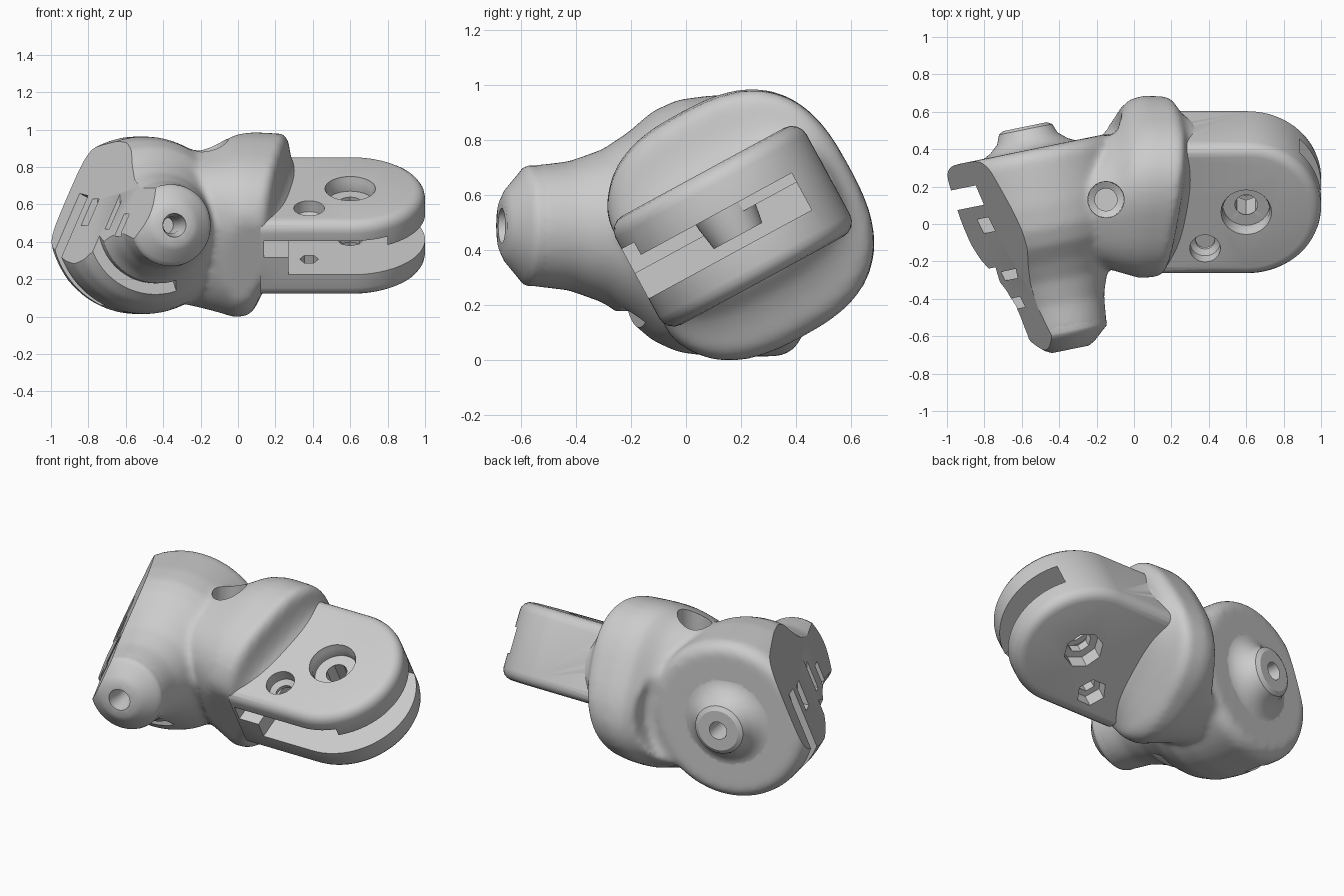
import bpy, bmesh, math
from mathutils import Matrix, Vector

if "Cube" in bpy.data.objects:
    bpy.data.objects.remove(bpy.data.objects["Cube"])

# Local frames: tilted fork (x, u, v) and the cross hinge (left, up, along pin)
FORK = Matrix.Translation((0, .175, .49)) @ Matrix.Rotation(math.radians(28.5), 4, 'X')
a = Vector((-.2, .98, 0)).normalized()
e = Vector((-a.y, a.x, 0))
HINGE = Matrix(((e.x, 0, a.x, -.34), (e.y, 0, a.y, -.67), (0, 1, 0, .5), (0, 0, 0, 1)))


def rings_object(name, rings, mat=Matrix(), closed=False):
    """Skin a list of equal-length rings; cap the ends or close the loop."""
    bm = bmesh.new()
    rows = [[bm.verts.new(mat @ Vector(p)) for p in r] for r in rings]
    n, m = len(rows[0]), len(rows)
    for i in range(m if closed else m - 1):
        r, s = rows[i], rows[(i + 1) % m]
        for k in range(n):
            bm.faces.new((r[k], r[(k + 1) % n], s[(k + 1) % n], s[k]))
    if not closed:
        bm.faces.new(rows[0])
        bm.faces.new(rows[-1])
    bmesh.ops.recalc_face_normals(bm, faces=bm.faces)
    me = bpy.data.meshes.new(name)
    bm.to_mesh(me)
    bm.free()
    ob = bpy.data.objects.new(name, me)
    bpy.context.collection.objects.link(ob)
    return ob


def circle(r, h, n=48, c=(0, 0)):
    return [(c[0] + r * math.cos(2 * math.pi * k / n),
             c[1] + r * math.sin(2 * math.pi * k / n), h) for k in range(n)]


def lathe(name, prof, mat, n=48, c=(0, 0)):
    return rings_object(name, [circle(r, h, n, c) for h, r in prof], mat)


def box(x, y, z, mat):
    return rings_object("cutter", [[(x[0], y[0], h), (x[1], y[0], h),
                                    (x[1], y[1], h), (x[0], y[1], h)] for h in z], mat)


def arc(r0, r1, t0, t1, a0, a1):
    """Part of a ring around the cross hinge."""
    rs = []
    for k in range(25):
        w = math.radians(a0 + (a1 - a0) * k / 24)
        rs.append([(r * math.cos(w), r * math.sin(w), t)
                   for r, t in ((r0, t0), (r1, t0), (r1, t1), (r0, t1))])
    return rings_object("cutter", rs, HINGE)


def apply(ob, kind, **kw):
    m = ob.modifiers.new(kind, kind)
    for k, v in kw.items():
        setattr(m, k, v)
    bpy.ops.object.select_all(action='DESELECT')
    bpy.context.view_layer.objects.active = ob
    ob.select_set(True)
    bpy.ops.object.modifier_apply(modifier=m.name)


def combine(ob, other, op='DIFFERENCE'):
    other.hide_render = True
    apply(ob, 'BOOLEAN', object=other, operation=op, solver='EXACT')
    bpy.data.objects.remove(other)


# Collar body: superellipse sections lofted along x, leaning towards the fork
def section(x, u0, u1, v, n=2.7):
    pts = []
    lean = min(1, max(0, (x + .08) / .22))
    for k in range(64):
        w = 2 * math.pi * k / 64
        c, s = math.cos(w), math.sin(w)
        uu = (u0 + u1) / 2 + (u1 - u0) / 2 * math.copysign(abs(c) ** (2 / n), c)
        vv = v * math.copysign(abs(s) ** (2 / n), s)
        pts.append((x + lean * (.13 * vv + .16 * uu), max(uu, -.39 + .0005 * (uu + .39)), vv))
    return pts


body = rings_object("joint_body", [section(*s) for s in (
    (-.5, -.27, .24, .34), (-.32, -.3, .28, .4), (-.2, -.34, .32, .42), (-.1, -.38, .37, .44),
    (-.03, -.4, .45, .46), (.03, -.42, .475, .465), (.14, -.42, .475, .455), (.17, -.41, .46, .42),
    (.195, -.4, .43, .33), (.22, -.39, .41, .27), (.28, -.385, .39, .2))], FORK)
# Round clearance behind the housing disc
combine(body, lathe("cutter", [(1.08, .5), (1.6, .58)], HINGE, 64))

# Bell-shaped hinge housing, blended into the collar
bell = lathe("bell", [(.08, .2), (.1, .218), (.25, .235), (.38, .28), (.48, .345), (.57, .42),
                      (.66, .46), (.78, .475), (1.03, .475), (1.07, .455), (1.09, .42)], HINGE, 64)
bpy.ops.object.select_all(action='DESELECT')
bell.select_set(True)
body.select_set(True)
bpy.context.view_layer.objects.active = body
bpy.ops.object.join()
apply(body, 'REMESH', mode='VOXEL', voxel_size=.019)
apply(body, 'SMOOTH', factor=.5, iterations=8)


# Fork block: stadium outline with rounded rims
def stadium(inset, v):
    r = .395 - inset
    pts = [(.605 + r * math.cos(w), r * math.sin(w), v)
           for w in (math.radians(-90 + 180 * k / 40) for k in range(41))]
    return pts + [(.12, r, v), (.12, -r, v)]


fork = rings_object("fork", [stadium(.06 * (1 - math.cos(w)), .01 + s * (.165 + .06 * math.sin(w)))
                             for s, ws in ((-1, (90, 67, 45, 22, 0)), (1, (0, 22, 45, 67, 90)))
                             for w in map(math.radians, ws)], FORK)
# Slot between the two plates, closed along the back edge
SLOTS = (((.27, 1.2), (-.6, .28), (-.075, .04)), ((.14, .8), (-.6, .06), (.03, .13)),
         ((.7, 1.2), (-.6, .28), (.02, .078)))
combine(body, fork, 'UNION')
for s in SLOTS:
    combine(body, box(*s, FORK))
# Pivot boss inside the slot
combine(body, lathe("boss", [(-.03, .1), (.06, .115), (.18, .12)], FORK, c=(.6, 0)), 'UNION')

# Hinge end bosses
combine(body, lathe("boss", [(0, .1), (.018, .135), (.07, .195), (.085, .213), (.1, .219),
                             (.2, .219)], HINGE), 'UNION')
combine(body, lathe("boss", [(.9, .27), (1.08, .27), (1.11, .21), (1.15, .165), (1.2, .145),
                             (1.215, .12)], HINGE), 'UNION')

# Sloping flat at the open end of the housing
n = Vector((-.82, -.4, .39)).normalized()
flat = Matrix.Translation((-.72, .2, .93)) @ n.to_track_quat('Z', 'Y').to_matrix().to_4x4()
combine(body, box((-2, 2), (-2, 2), (0, 1), flat))

cutters = [
    # pin bores at both hinge ends
    lathe("cutter", [(-.1, .075), (.03, .06), (.08, .045), (.25, .045)], HINGE),
    lathe("cutter", [(1.05, .045), (1.2, .05), (1.3, .07)], HINGE),
    # curved slots in the housing
    arc(.31, .7, .42, .51, 5, -108),
    arc(.3, .7, .85, .96, 28, -65),
    # rail slot and small windows in the flat
    box((.2, .6), (-.02, .2), (.43, .48), HINGE),
    box((.26, .6), (.0, .14), (.7, .78), HINGE),
    box((.16, .6), (-.06, .06), (.27, .33), HINGE),
    # cable hole in the top of the body
    lathe("cutter", [(.58, .06), (.7, .06), (.72, .095), (1.2, .1)], Matrix(), 32, (-.15, .13)),
    # pivot and screw holes through the fork
    lathe("cutter", [(-.4, .115), (-.13, .115), (-.129, .07), (.15, .07)], FORK, 8, (.6, 0)),
    lathe("cutter", [(.0, .06), (.15, .06), (.151, .125), (.21, .125), (.23, .135), (.4, .135)],
          FORK, 32, (.6, 0)),
    lathe("cutter", [(-.4, .088), (-.13, .088), (-.129, .05), (-.05, .05)], FORK, 6, (.38, -.22)),
    lathe("cutter", [(-.05, .05), (.15, .05), (.17, .08), (.4, .088)], FORK, 32, (.38, -.22)),
]
for c in cutters:
    combine(body, c)

# Rest on the ground and smooth the shading
z0 = min(v.co.z for v in body.data.vertices)
body.data.transform(Matrix.Translation((0, 0, -z0)))
bpy.ops.object.select_all(action='DESELECT')
body.select_set(True)
bpy.context.view_layer.objects.active = body
bpy.ops.object.shade_smooth_by_angle(angle=math.radians(30))
